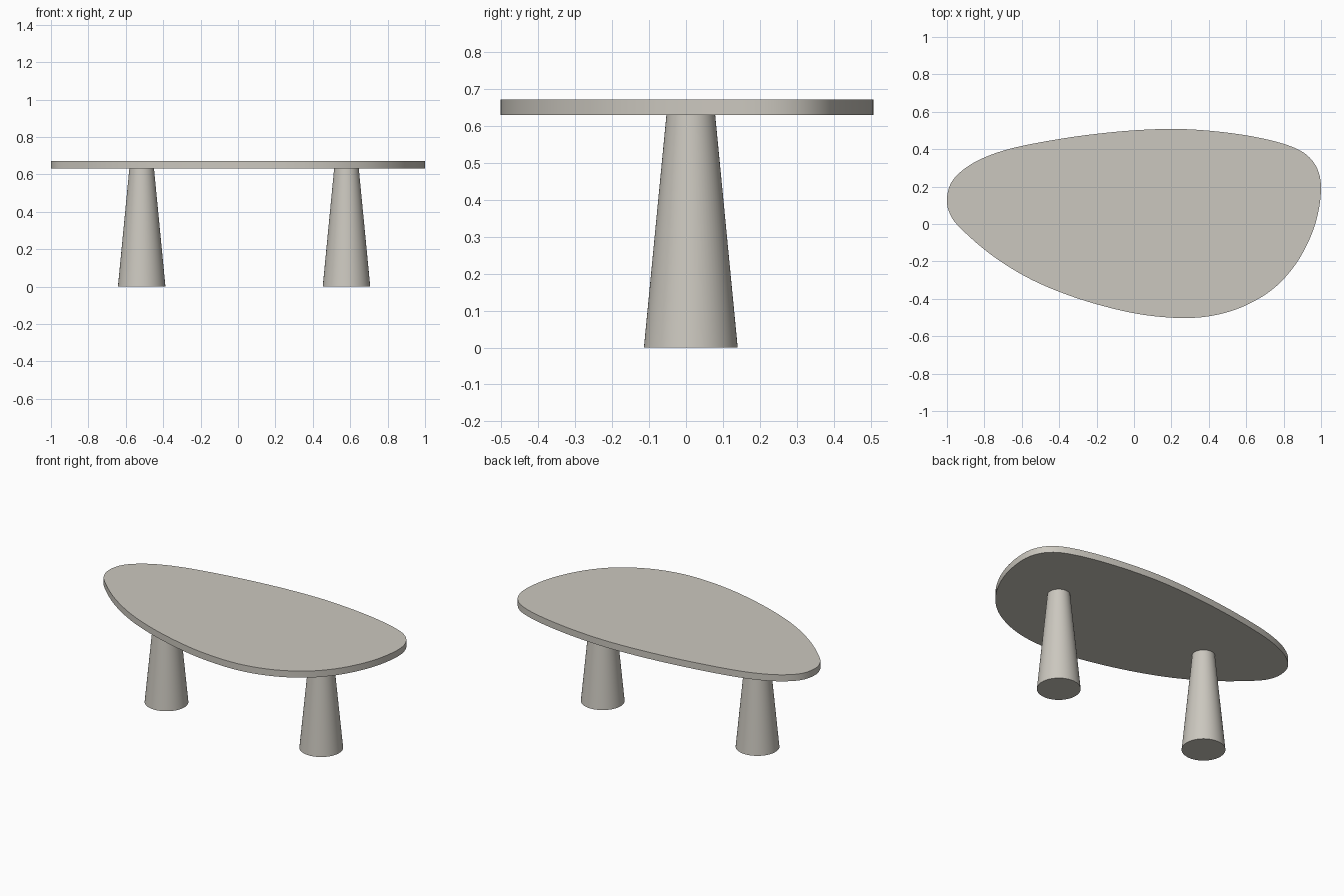
import bpy, bmesh
from mathutils import Vector

if "Cube" in bpy.data.objects:
    bpy.data.objects.remove(bpy.data.objects["Cube"])

stone = bpy.data.materials.new("warm grey")
stone.diffuse_color = (0.60, 0.575, 0.52, 1)
stone.use_nodes = True
stone.node_tree.nodes["Principled BSDF"].inputs["Base Color"].default_value = stone.diffuse_color

Z_UNDER, Z_TOP = 0.63, 0.672


def finish(obj):
    obj.data.materials.append(stone)
    bpy.ops.object.select_all(action='DESELECT')
    obj.select_set(True)
    bpy.context.view_layer.objects.active = obj
    bpy.ops.object.shade_smooth_by_angle(angle=0.6)


def smooth_loop(points, steps):
    """Closed Catmull-Rom curve through the points."""
    pts = [Vector(p) for p in points]
    n, out = len(pts), []
    for i in range(n):
        a, b, c, d = (pts[(i + k - 1) % n] for k in range(4))
        for s in range(steps):
            t = s / steps
            out.append(0.5 * (2 * b + (c - a) * t + (2 * a - 5 * b + 4 * c - d) * t * t
                              + (3 * b - a - 3 * c + d) * t ** 3))
    return out


# Table top: rounded, asymmetric pebble outline, extruded
outline = [(-1.0, 0.135), (-0.975, 0.225), (-0.90, 0.30), (-0.79, 0.36), (-0.64, 0.408),
           (-0.42, 0.451), (-0.20, 0.482), (0.02, 0.502), (0.24, 0.508), (0.46, 0.493),
           (0.66, 0.463), (0.82, 0.422), (0.92, 0.372), (0.98, 0.295), (1.0, 0.19),
           (0.98, 0.04), (0.93, -0.10), (0.85, -0.235), (0.74, -0.35), (0.60, -0.434),
           (0.45, -0.484), (0.28, -0.503), (0.06, -0.487), (-0.16, -0.440), (-0.38, -0.370),
           (-0.58, -0.281), (-0.77, -0.160), (-0.93, -0.020), (-0.985, 0.056)]
bm = bmesh.new()
face = bm.faces.new([bm.verts.new((p.x, p.y, Z_UNDER)) for p in smooth_loop(outline, 5)])
ext = bmesh.ops.extrude_face_region(bm, geom=[face])
bmesh.ops.translate(bm, vec=(0, 0, Z_TOP - Z_UNDER),
                    verts=[v for v in ext["geom"] if isinstance(v, bmesh.types.BMVert)])
bmesh.ops.recalc_face_normals(bm, faces=bm.faces)
mesh = bpy.data.meshes.new("table_top")
bm.to_mesh(mesh)
bm.free()
top = bpy.data.objects.new("table_top", mesh)
bpy.context.collection.objects.link(top)
finish(top)

# Two tapered round legs
for name, x in (("left_leg", -0.515), ("right_leg", 0.58)):
    bpy.ops.mesh.primitive_cone_add(vertices=64, radius1=0.127, radius2=0.066, depth=Z_UNDER,
                                    location=(x, 0.013, Z_UNDER / 2))
    leg = bpy.context.object
    leg.name = name
    finish(leg)
